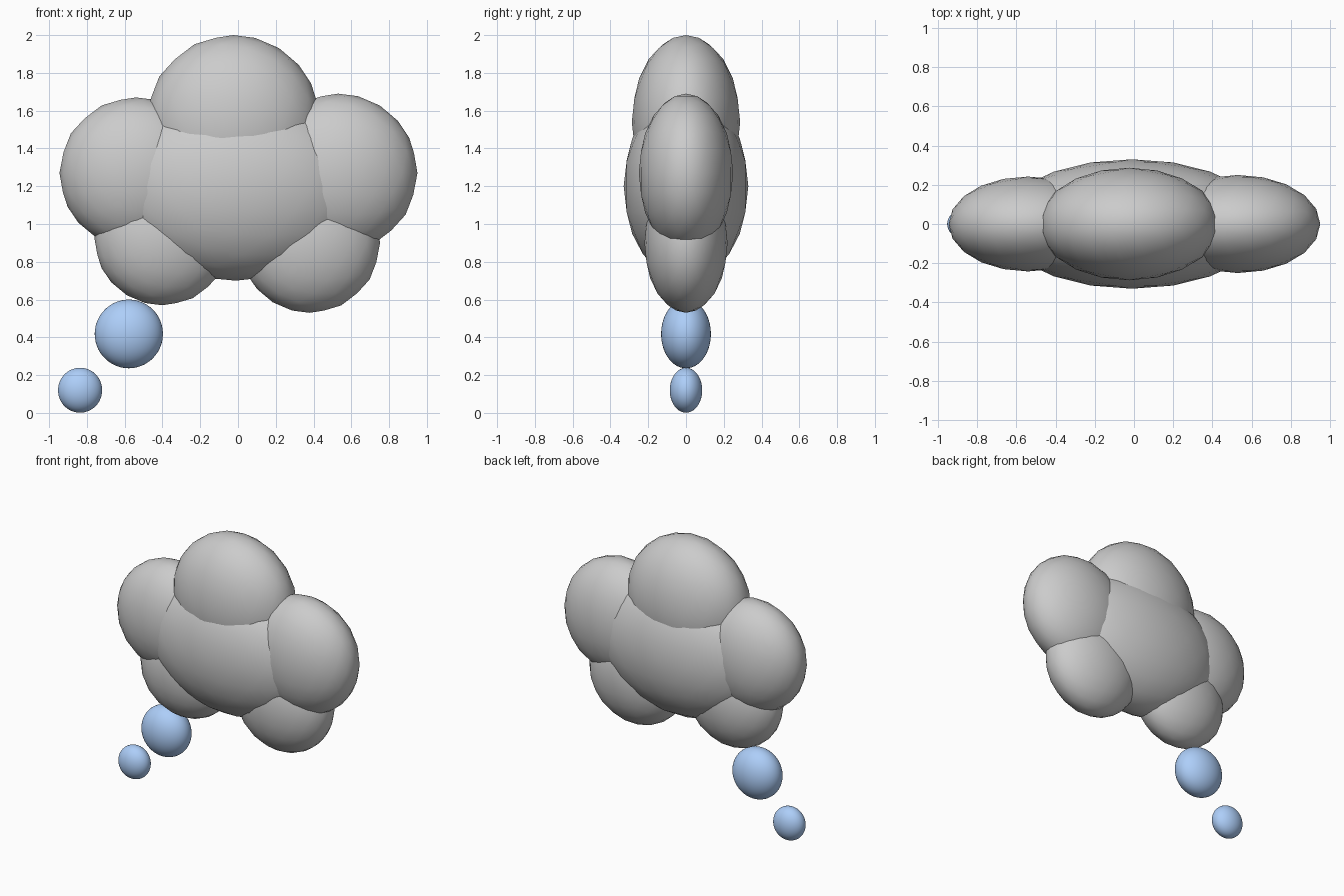
import bpy

if "Cube" in bpy.data.objects:
    bpy.data.objects.remove(bpy.data.objects["Cube"])

blue = bpy.data.materials.new("bubble_blue")
blue.diffuse_color = (0.42, 0.62, 0.95, 1)
blue.use_nodes = True
blue.node_tree.nodes["Principled BSDF"].inputs["Base Color"].default_value = blue.diffuse_color


def puff(name, x, z, rx, ry, rz, detail=3, material=None):
    """Flattened smooth ball centred on the y = 0 plane."""
    bpy.ops.mesh.primitive_ico_sphere_add(subdivisions=detail, radius=1, location=(x, 0, z))
    ob = bpy.context.object
    ob.name = name
    ob.scale = (rx, ry, rz)
    bpy.ops.object.transform_apply(location=False, rotation=False, scale=True)
    bpy.ops.object.shade_smooth()
    if material:
        ob.data.materials.append(material)
    return ob


# Cloud: a wide core with five overlapping puffs
puff("cloud_core", -0.01, 1.20, 0.68, 0.33, 0.50)
puff("cloud_top", -0.025, 1.54, 0.46, 0.287, 0.46)
puff("cloud_upper_right", 0.53, 1.27, 0.42, 0.25, 0.42)
puff("cloud_upper_left", -0.54, 1.27, 0.405, 0.242, 0.40)
puff("cloud_lower_right", 0.38, 0.90, 0.372, 0.22, 0.37)
puff("cloud_lower_left", -0.40, 0.925, 0.36, 0.212, 0.355)

# Trail of small bubbles
puff("large_bubble", -0.578, 0.418, 0.181, 0.132, 0.182, 4, blue)
puff("small_bubble", -0.836, 0.12, 0.117, 0.086, 0.119, 4, blue)
